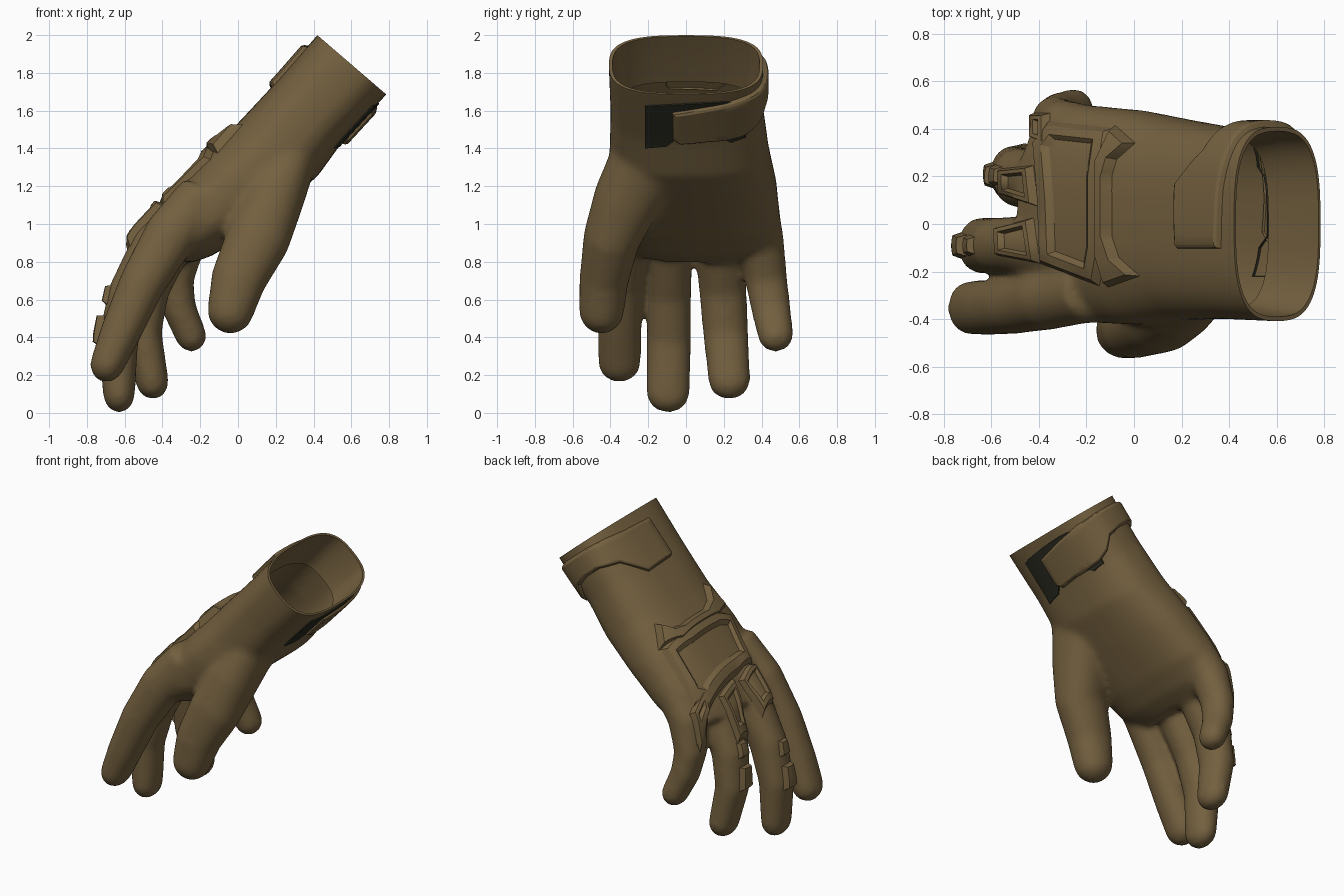
import bpy, bmesh, math
from mathutils import Vector as V
from mathutils.bvhtree import BVHTree

if "Cube" in bpy.data.objects:
    bpy.data.objects.remove(bpy.data.objects["Cube"])


def material(name, col):
    m = bpy.data.materials.new(name)
    m.diffuse_color = (*col, 1)
    m.use_nodes = True
    m.node_tree.nodes["Principled BSDF"].inputs["Base Color"].default_value = m.diffuse_color
    return m


TAN = material("tan_fabric", (0.175, 0.118, 0.050))
DARK = material("dark_hook_tape", (0.022, 0.022, 0.014))


def finish(name, bm, mat, angle=35):
    me = bpy.data.meshes.new(name)
    bm.to_mesh(me)
    bm.free()
    me.materials.clear()
    me.materials.append(mat)
    me.shade_smooth()
    me.set_sharp_from_angle(angle=math.radians(angle))
    ob = bpy.data.objects.new(name, me)
    bpy.context.collection.objects.link(ob)
    return ob


def loft(bm, rings):
    """Closed skin through rings of (centre, axis_a, axis_b, roundness power)."""
    n, prev = 32, None
    f = lambda c, p: math.copysign(abs(c) ** p, c)
    for i, (c, a, b, p) in enumerate(rings):
        ts = [2 * math.pi * k / n for k in range(n)]
        vs = [bm.verts.new(c + a * f(math.cos(t), p) + b * f(math.sin(t), p)) for t in ts]
        if prev:
            for k in range(n):
                bm.faces.new((prev[k], prev[k - 1], vs[k - 1], vs[k]))
        if i in (0, len(rings) - 1):
            bm.faces.new(vs)
        prev = vs


def finger(bm, pts):
    """Rounded tube through (x, y, z, half width, half thickness)."""
    P = [V(p[:3]) for p in pts]
    rows = []
    for i, p in enumerate(pts):
        t = (P[min(i + 1, len(P) - 1)] - P[max(i - 1, 0)]).normalized()
        rows.append((P[i], t, p[3], p[4]))
    c, t, rw, rt = rows[-1]
    r = (rw + rt) / 2
    for d, s in ((0.4, 0.92), (0.7, 0.71), (0.9, 0.44), (1.0, 0.12)):
        rows.append((c + t * r * d, t, rw * s, rt * s))
    rings = []
    for c, t, rw, rt in rows:
        side = (V((0, 1, 0)) - t * t.y).normalized()
        rings.append((c, side * rw, t.cross(side) * rt, 0.95))
    loft(bm, rings)


# ---- glove body: wrist and palm, then the fingers, fused and smoothed
bm = bmesh.new()
palm = [  # back x,z  palm x,z  y min,max  roundness
    (0.55, 2.15, 0.91, 1.84, -.41, .41, .68), (0.42, 2.00, 0.785, 1.685, -.41, .41, .68),
    (0.21, 1.76, 0.55, 1.43, -.40, .41, .7), (0.00, 1.535, 0.42, 1.25, -.405, .44, .76),
    (-.19, 1.345, 0.22, 1.09, -.425, .48, .78), (-.365, 1.145, -.01, 0.91, -.415, .50, .8),
    (-.45, 1.02, -.14, 0.83, -.39, .475, .85), (-.50, 0.93, -.26, 0.79, -.30, .42, .9)]
rings = []
for bx, bz, px, pz, y0, y1, p in palm:
    rings.append((V(((bx + px) / 2, (y0 + y1) / 2, (bz + pz) / 2)), V((0, (y1 - y0) / 2, 0)),
                  V(((bx - px) / 2, 0, (bz - pz) / 2)), p))
loft(bm, rings)
digits = [
    [(-.18, -.27, 1.15, .14, .14), (-.36, -.315, .94, .13, .14), (-.51, -.345, .68, .118, .122),
     (-.62, -.352, .43, .116, .108), (-.69, -.352, .262, .113, .092)],
    [(-.25, -.09, 1.08, .14, .14), (-.44, -.09, .88, .125, .13), (-.57, -.09, .63, .118, .12),
     (-.635, -.09, .38, .118, .107), (-.63, -.095, .10, .115, .085)],
    [(-.22, .17, 1.08, .14, .14), (-.38, .18, .88, .13, .13), (-.48, .195, .65, .126, .115),
     (-.505, .21, .42, .12, .102), (-.455, .23, .17, .112, .088)],
    [(-.15, .36, 1.10, .13, .13), (-.29, .40, .90, .12, .12), (-.335, .425, .70, .112, .10),
     (-.31, .45, .55, .105, .09), (-.25, .475, .41, .095, .083)],
    [(.28, -.20, 1.35, .20, .14), (.18, -.315, 1.12, .18, .165), (.105, -.395, .92, .15, .17),
     (.00, -.435, .70, .13, .146), (-.04, -.447, .54, .12, .124)]]
for d in digits:
    finger(bm, d)
bmesh.ops.recalc_face_normals(bm, faces=bm.faces)
body = finish("glove_body_source", bm, TAN)
m = body.modifiers.new("fuse", 'REMESH')
m.mode, m.voxel_size = 'VOXEL', 0.017
m = body.modifiers.new("soften", 'SMOOTH')
m.factor, m.iterations = 0.5, 18
bm = bmesh.new()
bm.from_object(body, bpy.context.evaluated_depsgraph_get())
bpy.data.objects.remove(body)
skin = BVHTree.FromBMesh(bm)

# ---- open cuff: cut the wrist, roll the rim in and add a short open lining
AXIS, BACK = V((.652, 0, .758)), V((-.758, 0, .652))
WRIST = V((.60, 0, 1.845))
bmesh.ops.bisect_plane(bm, geom=bm.verts[:] + bm.edges[:] + bm.faces[:],
                       plane_co=WRIST, plane_no=AXIS, clear_outer=True)
loop = [e for e in bm.edges if e.is_boundary]
last = (1, 0)
for scale, depth in ((.955, 0), (.93, .15), (.87, .3)):
    new = bmesh.ops.extrude_edge_only(bm, edges=loop)["geom"]
    loop = [g for g in new if isinstance(g, bmesh.types.BMEdge) and len(g.link_faces) == 1]
    for v in {v for e in loop for v in e.verts}:
        c = WRIST - AXIS * last[1]
        v.co = c + (v.co - c) * (scale / last[0]) - AXIS * (depth - last[1])
    last = (scale, depth)
bmesh.ops.recalc_face_normals(bm, faces=bm.faces)
finish("glove_body", bm, TAN, 50)


# ---- pads: a flat outline with inset steps, wrapped onto the glove skin
def from_top(x, y):
    return V((x, y, 3)), V((0, 0, -1)), BACK


def from_back(y, z):
    return V((-2, y, z)), V((1, 0, 0)), V((-.95, 0, .3))


def from_palm(y, z):
    return V((2, y, z)), V((-1, 0, 0)), -BACK


ARC = .33


def around_wrist(p, u):
    t = p / ARC
    out = BACK * math.cos(t) * .24 + V((0, 1, 0)) * math.sin(t) * .41
    return WRIST - AXIS * u + out * 2, -out.normalized(), out.normalized()


def pad(name, outline, mapper, steps, mat=TAN, cuts=5, base=-.01):
    """steps: list of (inset distance, height above the skin)."""
    bm = bmesh.new()
    f = bm.faces.new([bm.verts.new((a, b, base)) for a, b in outline])
    f.normal_update()
    for dist, h in steps:
        bmesh.ops.inset_region(bm, faces=[f], thickness=dist,
                               use_even_offset=True, use_boundary=True)
        for v in f.verts:
            v.co.z = h
    bmesh.ops.triangulate(bm, faces=bm.faces[:])
    bmesh.ops.subdivide_edges(bm, edges=bm.edges[:], cuts=cuts, use_grid_fill=True)
    facing = V()
    for v in bm.verts:
        o, d, n = mapper(v.co.x, v.co.y)
        hit = skin.ray_cast(o, d)[0]
        if hit is None:
            hit = skin.find_nearest(o + d * 2)[0]
        v.co = hit + n * v.co.z
        facing = n
    bm.normal_update()
    near = min(bm.faces, key=lambda q: (q.calc_center_median() - v.co).length)
    if near.normal.dot(facing) < 0:
        bmesh.ops.reverse_faces(bm, faces=bm.faces[:])
    finish(name, bm, mat, 30)


# back-of-hand armour: recessed plate and the winged ridge behind it
pad("back_plate", [(-.40, -.17), (-.14, -.27), (-.11, -.1), (-.11, .2), (-.08, .41),
                   (-.36, .44), (-.43, .35), (-.41, .1)], from_top,
    [(.025, .03), (.035, .033), (.02, .012)])
pad("back_ridge", [(-.15, .27), (-.15, -.14), (-.11, -.27), (.03, -.22), (-.06, -.14),
                   (-.09, -.05), (-.09, .2), (-.07, .27), (.01, .34), (-.08, .42)],
    from_top, [(.018, .045)])

# framed knuckle guards
KNUCKLE = [(.014, .035), (.016, .035), (.01, .01)]
pad("knuckle_guard_middle", [(-.58, -.01), (-.42, .03), (-.39, -.17), (-.575, -.135)],
    from_top, KNUCKLE)
pad("knuckle_guard_ring", [(-.565, .235), (-.42, .25), (-.40, .07), (-.56, .12)],
    from_top, KNUCKLE)
pad("knuckle_guard_little", [(-.43, .47), (-.35, .47), (-.35, .33), (-.43, .36)],
    from_top, KNUCKLE)

# finger joint plates on the two middle fingers
for name, y, z in (("middle", -.09, .33), ("ring", .205, .40)):
    for part, dz, w, hgt, lift in (("joint", 0, .06, .19, .035), ("upper", .22, .05, .13, .025)):
        pad(f"{name}_{part}_plate", [(y - w, z + dz + .02), (y + w, z + dz + .02),
            (y + w * .8, z + dz + hgt), (y - w * .8, z + dz + hgt)],
            from_back, [(.016, lift)], cuts=3)

# wrist strap wrapping from the back, round the outer side, to the palm
strap = [(-15, .08), (-15, .35), (-12, .37), (22, .38), (32, .31), (42, .24), (65, .2), (90, .2),
         (112, .22), (124, .29), (138, .33), (152, .34), (165, .34), (185, .355), (191, .32),
         (191, .12), (165, .08), (140, .05), (115, .04), (90, .04), (65, .04), (42, .05), (20, .07)]
pad("wrist_strap", [(math.radians(a) * ARC, u) for a, u in strap], around_wrist,
    [(.012, .02), (.012, .028)], cuts=6)

# dark hook tape under the strap end
pad("hook_tape", [(-.22, 1.40), (-.1, 1.41), (-.05, 1.45), (.2, 1.45), (.24, 1.43), (.32, 1.46),
                  (.335, 1.665), (.27, 1.655), (-.1, 1.635), (-.22, 1.63)],
    from_palm, [(.004, .007)], DARK)
